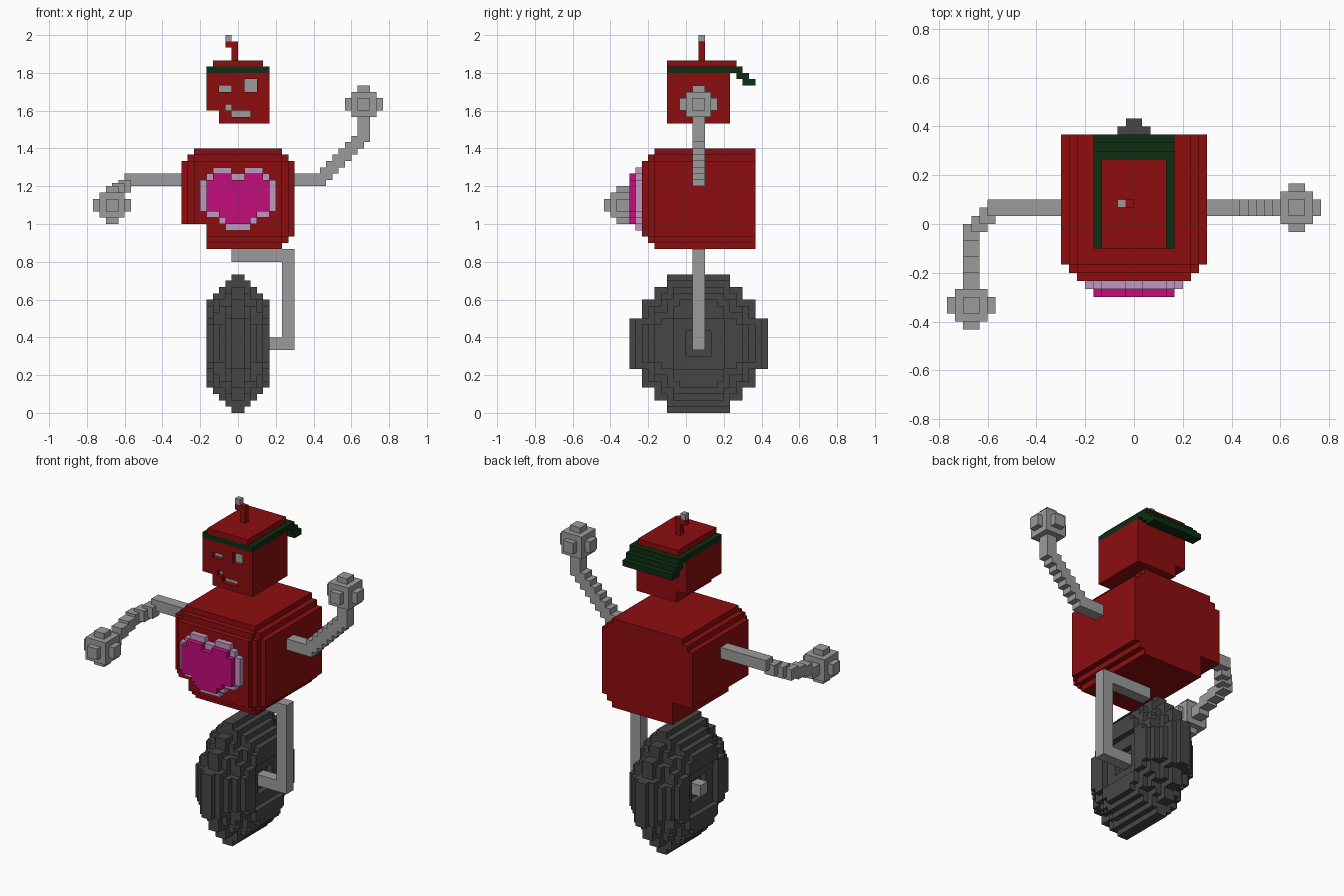
import bpy, bmesh
from mathutils import Vector

U = 1 / 30  # size of one block

if "Cube" in bpy.data.objects:
    bpy.data.objects.remove(bpy.data.objects["Cube"], do_unlink=True)


def material(name, rgb):
    m = bpy.data.materials.new(name)
    m.use_nodes = True
    m.diffuse_color = (*rgb, 1)
    m.node_tree.nodes["Principled BSDF"].inputs["Base Color"].default_value = (*rgb, 1)
    return m


RED = material("red", (0.27, 0.004, 0.005))
GREEN = material("dark green", (0.004, 0.027, 0.006))
GREY = material("light grey", (0.33, 0.33, 0.33))
RUBBER = material("dark grey", (0.062, 0.062, 0.062))
MAGENTA = material("magenta", (0.54, 0.004, 0.20))
PINK = material("pale pink", (0.53, 0.31, 0.52))


def part(name, mat, boxes):
    """One object made of boxes (x0, x1, y0, y1, z0, z1), in blocks."""
    bm = bmesh.new()
    for b in boxes:
        lo, hi = Vector(b[0::2]) * U, Vector(b[1::2]) * U
        verts = bmesh.ops.create_cube(bm, size=1)["verts"]
        for v in verts:
            v.co = Vector([(lo[i] + hi[i]) / 2 + v.co[i] * (hi[i] - lo[i]) for i in range(3)])
    me = bpy.data.meshes.new(name)
    bm.to_mesh(me)
    bm.free()
    me.materials.append(mat)
    ob = bpy.data.objects.new(name, me)
    bpy.context.collection.objects.link(ob)
    return ob


def around(c, h):
    """Box from a centre and half sizes."""
    return tuple(v for i in range(3) for v in (c[i] - h[i], c[i] + h[i]))


def rows(spec, y0, y1):
    """Boxes from rows (z0, z1, x0, x1) between two depths."""
    return [(x0, x1, y0, y1, z0, z1) for z0, z1, x0, x1 in spec]


# Wheel: stepped discs, thinner towards the rim, with a sunken hub
STEPS = [(5, 11), (7, 9), (9, 7), (11, 4)]
CY, CZ = 2, 11
wheel = []
for k in range(5):
    hole = (0, 0, 0, 2, 4)[k]
    spans = [(-k - 1, k + 1)] if not hole else [(-k - 1, -k), (k, k + 1)]
    for a, b in STEPS:
        a, b = round(a * (11 - k) / 11), round(b * (11 - k) / 11)
        for x0, x1 in spans:
            if not hole:
                wheel.append((x0, x1, CY - a, CY + a, CZ - b, CZ + b))
                continue
            if a > hole:
                wheel.append((x0, x1, CY - a, CY - hole, CZ - b, CZ + b))
                wheel.append((x0, x1, CY + hole, CY + a, CZ - b, CZ + b))
            if b > hole:
                w = min(a, hole)
                wheel.append((x0, x1, CY - w, CY + w, CZ - b, CZ - hole))
                wheel.append((x0, x1, CY - w, CY + w, CZ + hole, CZ + b))
part("wheel", RUBBER, wheel)

# Axle and one-sided fork
part("fork", GREY, [(-5, 9, 1, 3, 10, 12), (7, 9, 1, 3, 12, 24), (-1, 9, 1, 3, 24, 26)])

# Torso: stepped edges and front, lower right corner cut away
torso = []
for y0, y1, shrink in ((-5, 11, 0), (-6, -5, 1), (-7, -6, 2)):
    for i in range(3 - shrink):
        w, bottom, top = 9 - shrink - i, 28 - i, 40 + i
        torso.append((-w, w, y0, y1, 30, top))
        torso.append((-5, w, y0, y1, bottom, 30))
part("torso", RED, torso)

# Heart on the chest: pale backing with a smaller raised heart
part("heart_border", PINK, rows([
    (29, 30, -2, 2), (30, 31, -3, 3), (31, 32, -5, 5), (32, 37, -6, 6),
    (37, 38, -5, 5), (38, 39, -4, -1), (38, 39, 1, 4)], -8, -7))
part("heart", MAGENTA, rows([
    (30, 31, -2, 2), (31, 32, -3, 3), (32, 37, -5, 5),
    (37, 38, -4, -1), (37, 38, 1, 4)], -9, -8))

# Head: solid back, front layer with openings for the eyes and mouth
head = rows([(46, 48, -3, 5), (48, 54, -5, 5)], -2, 7)
head += rows([
    (46, 47, -3, 5), (47, 48, -3, -1), (47, 48, 2, 5),
    (48, 49, -5, -2), (48, 49, -1, 5), (49, 51, -5, 5),
    (51, 52, -5, -3), (51, 52, -1, 1), (51, 52, 3, 5),
    (52, 53, -5, 1), (52, 53, 3, 5), (53, 54, -5, 5)], -3, -2)
part("head", RED, head)
part("eyes", GREY, rows([(51, 52, -3, -1), (51, 53, 1, 3)], -2.2, -2))
part("mouth", GREY, rows([(48, 49, -2, -1), (47, 48, -1, 2)], -2.2, -2))

# Cap: green band with a brim stepping down at the back, red crown
part("cap_band", GREEN, [(-5, 5, -3, 8, 54, 55), (-5, 5, 8, 9, 53, 55),
                         (-5, 5, 9, 10, 52, 54), (-5, 5, 10, 11, 52, 53)])
part("cap_crown", RED, [(-4, 4, -3, 8, 55, 56)])

# Antenna
part("antenna", RED, [(-1, 0, 2, 3, 56, 59), (-2, -1, 2, 3, 58, 59)])
part("antenna_tip", GREY, [(-2, -1, 2, 3, 59, 60)])

# Left arm: out, up in steps, then straight up
part("left_arm", GREY, [(9, 14, 1, 3, 36, 38), (19, 21, 1, 3, 43, 48)]
     + [(12 + i, 14 + i, 1, 3, 36 + i, 38 + i) for i in range(8)])

# Right arm: out, then forwards and down in steps
elbow = [(-17, 2, 37), (-18, 1, 36), (-19, 0, 35.5), (-20, -1, 35),
         (-20, -3, 34.5), (-20, -5, 34), (-20, -7, 33)]
part("right_arm", GREY, [(-17, -9, 1, 3, 36, 38)] + [around(c, (1, 1, 1)) for c in elbow])

# Hands: blocky balls
for name, c in (("left_hand", (20, 2, 49)), ("right_hand", (-20, -10, 33))):
    part(name, GREY, [around(c, h) for h in ((2, 2, 2), (3, 1, 1), (1, 3, 1), (1, 1, 3))])
